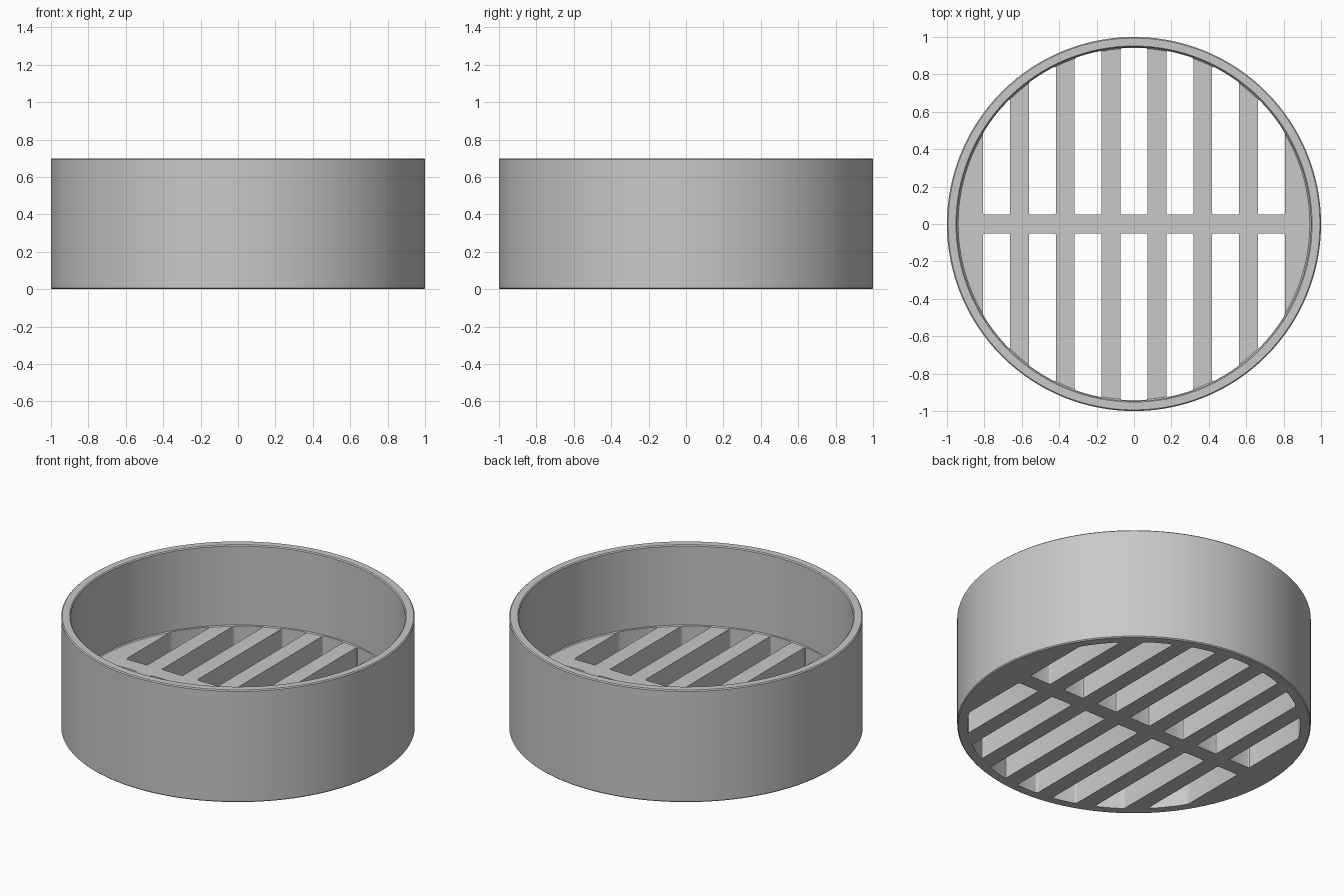
import bpy, bmesh
from math import sin, cos, asin, pi, sqrt

cube = bpy.data.objects.get("Cube")
if cube:
    bpy.data.objects.remove(cube, do_unlink=True)

HEIGHT, FLOOR = 0.7, 0.195
OUTER, INNER, SLOT_END = 1.0, 0.946, 0.942
PITCH, SLOT_W, RIB_HALF = 0.245, 0.145, 0.05
EDGE, SEGMENTS = 0.006, 128

grey = bpy.data.materials.new("plain_grey")
grey.use_nodes = True
colour = (0.58, 0.58, 0.58, 1)
grey.diffuse_color = colour
grey.node_tree.nodes["Principled BSDF"].inputs["Base Color"].default_value = colour


def add_object(name, bm):
    bmesh.ops.recalc_face_normals(bm, faces=bm.faces)
    mesh = bpy.data.meshes.new(name)
    bm.to_mesh(mesh)
    bm.free()
    mesh.materials.append(grey)
    obj = bpy.data.objects.new(name, mesh)
    bpy.context.collection.objects.link(obj)
    return obj


def lathe(name, profile):
    """Closed solid of revolution; the profile's ends are capped flat."""
    bm = bmesh.new()
    rings = [[bm.verts.new((r * cos(2 * pi * i / SEGMENTS), r * sin(2 * pi * i / SEGMENTS), z))
              for i in range(SEGMENTS)] for r, z in profile]
    for a, b in zip(rings, rings[1:]):
        for i in range(SEGMENTS):
            j = (i + 1) % SEGMENTS
            bm.faces.new((a[i], a[j], b[j], b[i]))
    bm.faces.new(rings[0])
    bm.faces.new(rings[-1])
    return add_object(name, bm)


def add_slot(bm, x0, x1, side):
    """Prism from the centre rib out to the round wall, corners rounded."""
    a0, a1 = asin(x0 / SLOT_END), asin(x1 / SLOT_END)
    steps = 10
    arc = [a1 + (a0 - a1) * i / steps for i in range(steps + 1)]
    outline = [(x0, RIB_HALF), (x1, RIB_HALF)]
    outline += [(SLOT_END * sin(a), SLOT_END * cos(a)) for a in arc]
    low, high = [[bm.verts.new((x, side * y, z)) for x, y in outline]
                 for z in (-0.1, FLOOR + 0.1)]
    bm.faces.new(low)
    bm.faces.new(high)
    count = len(outline)
    for i in range(count):
        j = (i + 1) % count
        bm.faces.new((low[i], low[j], high[j], high[i]))
    corners = [bm.edges.get((low[i], high[i])) for i in (0, 1, 2, count - 1)]
    bmesh.ops.bevel(bm, geom=corners, offset=0.01, segments=3, profile=0.5, affect='EDGES')


# Round cup with softened rims
body = lathe("round_drain_body", [
    (OUTER - EDGE, 0), (OUTER, EDGE),
    (OUTER, HEIGHT - EDGE), (OUTER - EDGE, HEIGHT),
    (INNER + EDGE, HEIGHT), (INNER, HEIGHT - EDGE),
    (INNER, FLOOR + EDGE), (INNER - EDGE, FLOOR)])

# Two rows of slots cut through the floor
bm = bmesh.new()
for n in range(-3, 4):
    for side in (-1, 1):
        add_slot(bm, n * PITCH - SLOT_W / 2, n * PITCH + SLOT_W / 2, side)
cutter = add_object("slot_cutter", bm)
cutter.hide_render = True

cut = body.modifiers.new("slots", 'BOOLEAN')
cut.operation = 'DIFFERENCE'
cut.solver = 'EXACT'
cut.object = cutter

bpy.ops.object.select_all(action='DESELECT')
bpy.context.view_layer.objects.active = body
body.select_set(True)
bpy.ops.object.modifier_apply(modifier=cut.name)
bpy.data.objects.remove(cutter, do_unlink=True)
bpy.ops.object.shade_smooth_by_angle(angle=pi / 6)
